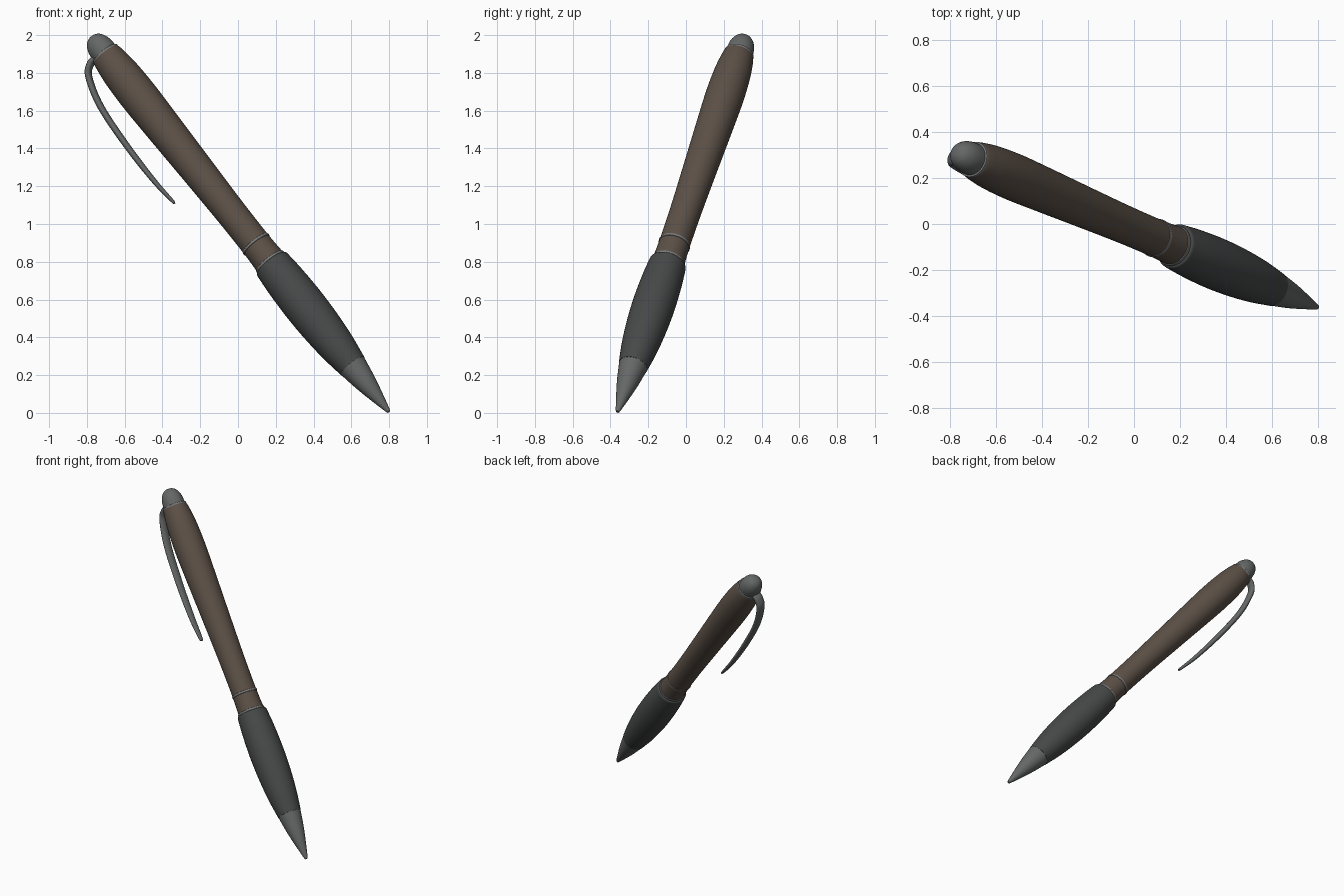
import bpy, bmesh
from math import sin, cos, pi, radians
from mathutils import Vector, Matrix

if "Cube" in bpy.data.objects:
    bpy.data.objects.remove(bpy.data.objects["Cube"])

# Pen frame: local z runs along the axis from the tip, local x points to the clip side
TIP = Vector((0.797, -0.362, 0.008))
END = Vector((-0.77, 0.31, 1.986))
D = (END - TIP).normalized()
U = Vector((-0.774, 0.055, -0.631))
U = (U - U.dot(D) * D).normalized()
W = D.cross(U)
FRAME = Matrix((U, W, D)).transposed().to_4x4()
FRAME.translation = TIP
SIDES = 48


def material(name, rgb):
    m = bpy.data.materials.new(name)
    m.diffuse_color = (*rgb, 1)
    m.use_nodes = True
    m.node_tree.nodes["Principled BSDF"].inputs["Base Color"].default_value = m.diffuse_color
    return m


def smooth_path(pts, steps):
    """Catmull-Rom interpolation through the given tuples."""
    p = [Vector(q) for q in pts]
    p = [2 * p[0] - p[1]] + p + [2 * p[-1] - p[-2]]
    out = []
    for i in range(1, len(p) - 2):
        a, b, c, d = p[i - 1:i + 3]
        for k in range(steps):
            t = k / steps
            out.append(0.5 * (2 * b + (c - a) * t + (2 * a - 5 * b + 4 * c - d) * t * t
                              + (3 * b - a - 3 * c + d) * t ** 3))
    return out + [p[-2]]


def loft(name, rings, mat):
    """Skin a list of closed rings, cap both ends and place in the pen frame."""
    bm = bmesh.new()
    loops = [[bm.verts.new(v) for v in r] for r in rings]
    n = len(loops[0])
    for a, b in zip(loops, loops[1:]):
        for i in range(n):
            bm.faces.new((a[i], a[(i + 1) % n], b[(i + 1) % n], b[i]))
    bm.faces.new(loops[0])
    bm.faces.new(loops[-1])
    bmesh.ops.recalc_face_normals(bm, faces=bm.faces[:])
    me = bpy.data.meshes.new(name)
    bm.to_mesh(me)
    bm.free()
    ob = bpy.data.objects.new(name, me)
    bpy.context.collection.objects.link(ob)
    ob.matrix_world = FRAME
    me.materials.append(mat)
    bpy.ops.object.select_all(action='DESELECT')
    ob.select_set(True)
    bpy.context.view_layer.objects.active = ob
    bpy.ops.object.shade_smooth_by_angle(angle=radians(40))
    return ob


def lathe(name, profile, mat, steps=6):
    """Turned part from (position along axis, radius) pairs."""
    rings = [[(r * cos(2 * pi * i / SIDES), r * sin(2 * pi * i / SIDES), t)
              for i in range(SIDES)] for t, r in smooth_path(profile, steps)]
    return loft(name, rings, mat)


wood = material("brown_barrel", (0.105, 0.08, 0.062))
rubber = material("dark_rubber", (0.062, 0.064, 0.064))
metal = material("dark_metal", (0.13, 0.135, 0.135))
bright = material("ring_metal", (0.2, 0.2, 0.2))

# Tip cone, grip and barrel
lathe("tip_cone", [(0, 0.006), (0.006, 0.012), (0.1, 0.035), (0.2, 0.057), (0.318, 0.077)], metal)
lathe("grip", [(0.316, 0.078), (0.45, 0.097), (0.6, 0.109), (0.75, 0.113), (0.9, 0.109),
               (1.0, 0.102), (1.03, 0.098), (1.036, 0.086)], rubber)
lathe("barrel", [(1.03, 0.087), (1.165, 0.082), (1.4, 0.083), (1.7, 0.090), (2.0, 0.098),
                 (2.2, 0.102), (2.35, 0.098), (2.44, 0.089), (2.49, 0.080), (2.5, 0.07)], wood)

# Thin trim rings
for name, t, r in (("lower_ring", 1.042, 0.090), ("upper_ring", 1.168, 0.0845),
                   ("end_ring", 2.495, 0.079)):
    lathe(name, [(t - 0.008, r - 0.008), (t - 0.006, r), (t + 0.006, r), (t + 0.008, r - 0.008)],
          bright, 3)

# Rounded push button
lathe("push_button", [(2.49, 0.072), (2.54, 0.070), (2.575, 0.061), (2.602, 0.044),
                      (2.616, 0.022), (2.619, 0.003)], metal)

# Bowed clip: (offset, along axis, half width, half thickness)
path = smooth_path([(0.055, 2.515, 0.034, 0.020), (0.100, 2.505, 0.034, 0.019),
                    (0.146, 2.455, 0.032, 0.018), (0.193, 2.29, 0.030, 0.018),
                    (0.213, 2.04, 0.028, 0.017), (0.216, 1.80, 0.024, 0.014),
                    (0.206, 1.645, 0.016, 0.009), (0.204, 1.625, 0.006, 0.003)], 8)
rings = []
for k, p in enumerate(path):
    q = path[min(k + 1, len(path) - 1)] - path[max(k - 1, 0)]
    tan = Vector((q[0], 0, q[1])).normalized()
    nor = Vector((tan.z, 0, -tan.x))
    rings.append([Vector((p[0], 0, p[1])) + nor * (p[3] * cos(2 * pi * i / 20))
                  + Vector((0, p[2] * sin(2 * pi * i / 20), 0)) for i in range(20)])
loft("clip", rings, metal)
